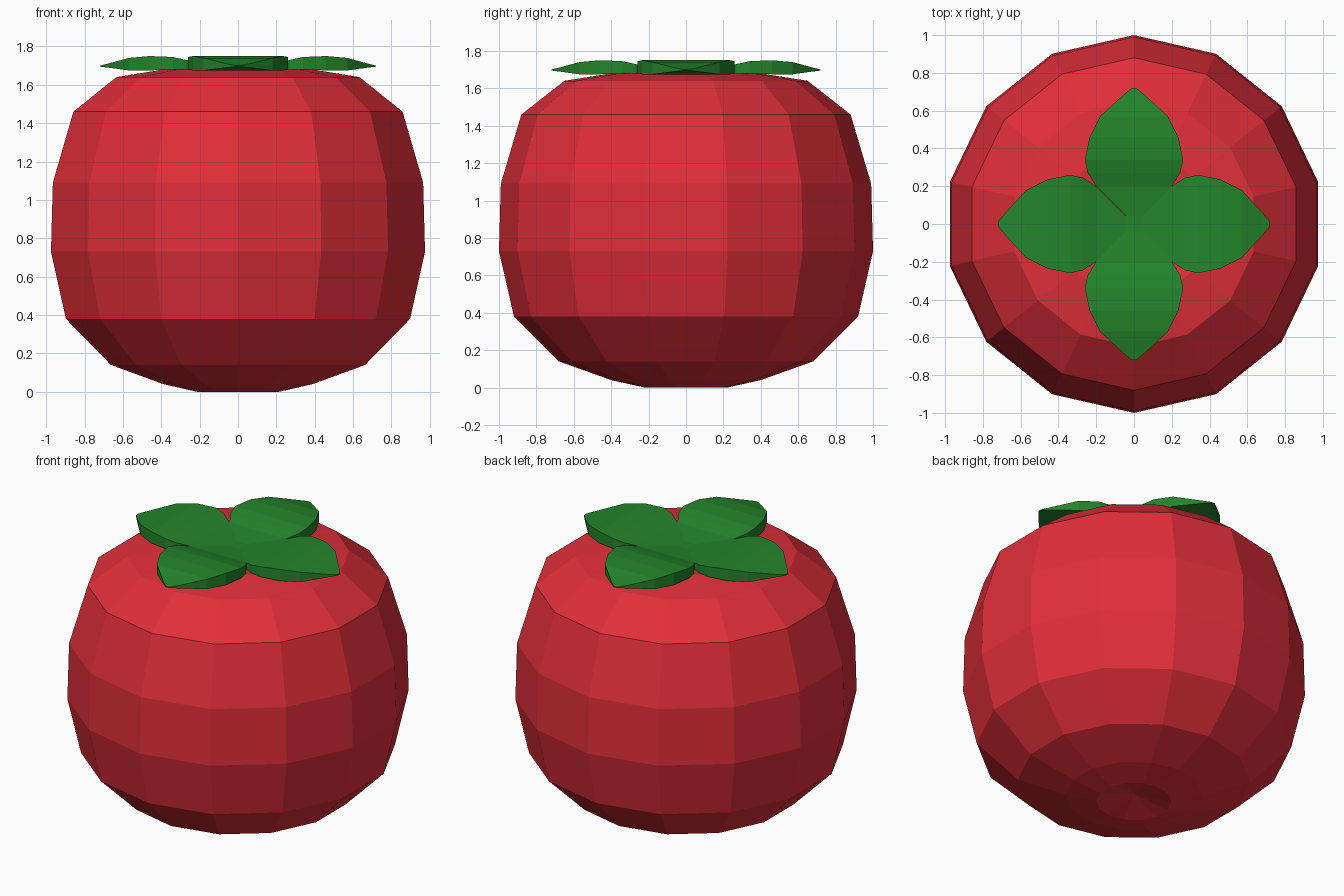
import bpy, bmesh
from math import sin, cos, pi
from mathutils import Matrix

if "Cube" in bpy.data.objects:
    bpy.data.objects.remove(bpy.data.objects["Cube"])

def material(name, rgb):
    m = bpy.data.materials.new(name)
    m.diffuse_color = (*rgb, 1)
    m.use_nodes = True
    m.node_tree.nodes["Principled BSDF"].inputs["Base Color"].default_value = m.diffuse_color
    return m

def finish(bm, name, mat):
    bmesh.ops.recalc_face_normals(bm, faces=bm.faces)
    me = bpy.data.meshes.new(name)
    bm.to_mesh(me)
    bm.free()
    me.materials.append(mat)
    ob = bpy.data.objects.new(name, me)
    bpy.context.collection.objects.link(ob)
    return ob

red = material("fruit red", (0.75, 0.028, 0.042))
green = material("leaf green", (0.017, 0.23, 0.024))

# Fruit body: 14-sided lathe with dimples at the bottom and top
SIDES = 14
profile = [(0.22, 0.0), (0.40, 0.04), (0.68, 0.14), (0.92, 0.38), (1.0, 0.73),
           (0.99, 1.09), (0.88, 1.46), (0.65, 1.64), (0.40, 1.68), (0.20, 1.66)]
bm = bmesh.new()
rings = [[bm.verts.new((r * sin(2 * pi * i / SIDES), r * cos(2 * pi * i / SIDES), z))
          for i in range(SIDES)] for r, z in profile]
bottom = bm.verts.new((0, 0, 0.05))
top = bm.verts.new((0, 0, 1.63))
for i in range(SIDES):
    j = (i + 1) % SIDES
    for a, b in zip(rings, rings[1:]):
        bm.faces.new((a[i], a[j], b[j], b[i]))
    bm.faces.new((bottom, rings[0][j], rings[0][i]))
    bm.faces.new((top, rings[-1][i], rings[-1][j]))
finish(bm, "fruit_body", red)

# Leaves: arched slabs given as (distance, half width, top z, bottom z)
stations = [(0.04, 0.04, 1.695, 1.655), (0.20, 0.20, 1.71, 1.67), (0.27, 0.245, 1.73, 1.675),
            (0.34, 0.26, 1.745, 1.68), (0.46, 0.235, 1.75, 1.675), (0.57, 0.18, 1.74, 1.675),
            (0.68, 0.06, 1.71, 1.69), (0.72, 0.012, 1.70, 1.695)]
for k, side in enumerate(("front", "right", "back", "left")):
    bm = bmesh.new()
    loops = [[bm.verts.new((x, -d, z)) for x, z in ((-w, lo), (w, lo), (w, hi), (-w, hi))]
             for d, w, hi, lo in stations]
    for a, b in zip(loops, loops[1:]):
        for i in range(4):
            j = (i + 1) % 4
            bm.faces.new((a[i], a[j], b[j], b[i]))
    bm.faces.new(loops[0])
    bm.faces.new(loops[-1])
    bm.transform(Matrix.Rotation(k * pi / 2, 4, 'Z'))
    finish(bm, "leaf_" + side, green)

# Leaf centre joining the four leaves
bm = bmesh.new()
bmesh.ops.create_cube(bm, size=1, matrix=Matrix.Translation((0, 0, 1.675)) @ Matrix.Diagonal((0.08, 0.08, 0.04, 1)))
finish(bm, "leaf_centre", green)
